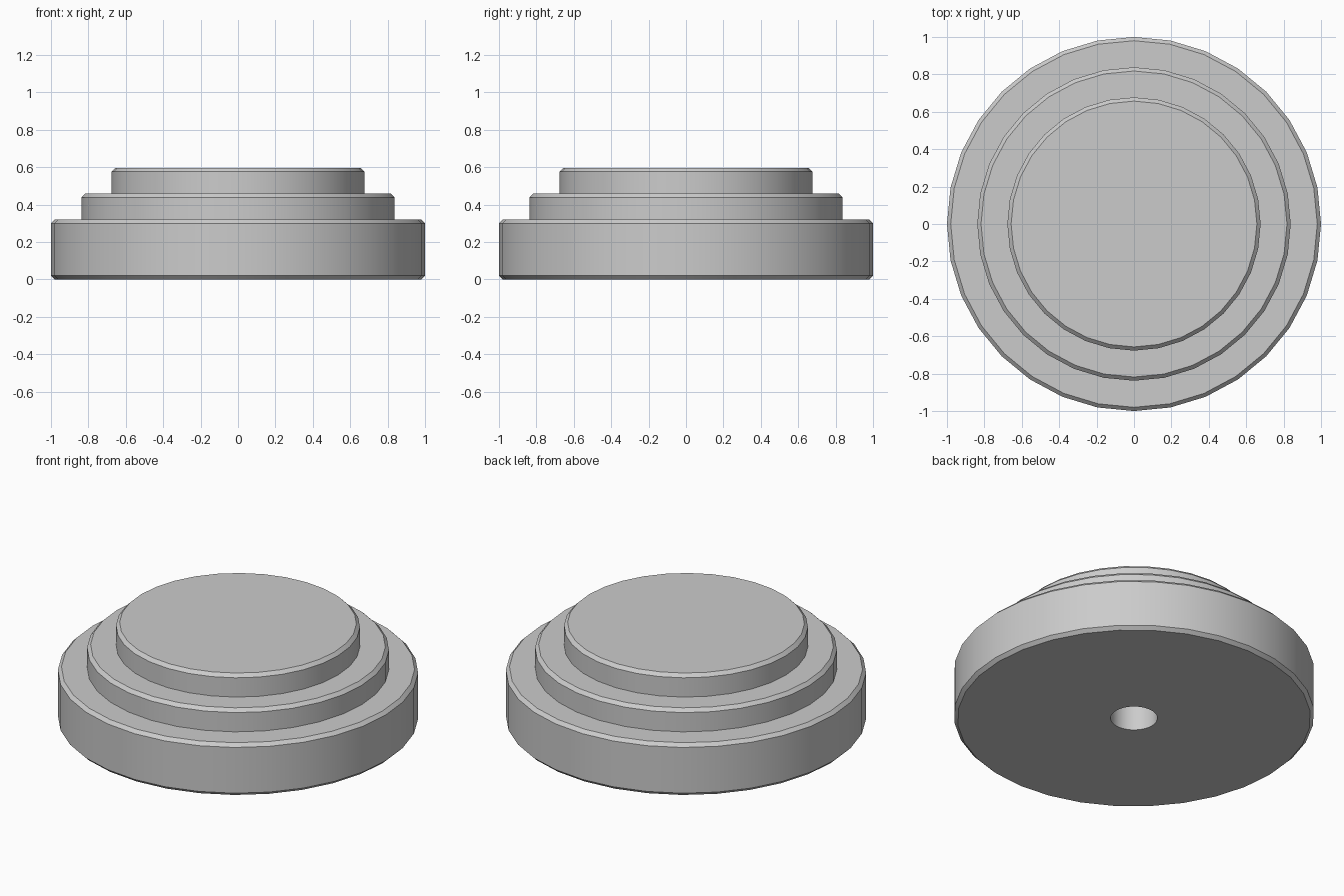
import bpy, bmesh
from math import sin, cos, tau

if "Cube" in bpy.data.objects:
    bpy.data.objects.remove(bpy.data.objects["Cube"])

SIDES = 32
BEVEL = 0.02


def lathe(name, profile):
    """Revolve (radius, z) points around z; end points are capped with flat n-gons."""
    bm = bmesh.new()
    rings = [[bm.verts.new((r * cos(tau * i / SIDES), r * sin(tau * i / SIDES), z))
              for i in range(SIDES)] for r, z in profile]
    for low, high in zip(rings, rings[1:]):
        for i in range(SIDES):
            j = (i + 1) % SIDES
            bm.faces.new((low[i], low[j], high[j], high[i]))
    bm.faces.new(rings[0])
    bm.faces.new(rings[-1])
    bmesh.ops.recalc_face_normals(bm, faces=bm.faces)
    mesh = bpy.data.meshes.new(name)
    bm.to_mesh(mesh)
    bm.free()
    obj = bpy.data.objects.new(name, mesh)
    bpy.context.collection.objects.link(obj)
    bpy.ops.object.select_all(action='DESELECT')
    obj.select_set(True)
    bpy.context.view_layer.objects.active = obj
    bpy.ops.object.shade_smooth_by_angle(angle=0.5)
    return obj


# Blind hole in the underside, then the chamfered bottom rim
profile = [(0.13, 0.30), (0.13, 0.0), (1.0 - BEVEL, 0.0), (1.0, BEVEL)]

# Three stacked tiers, each with a chamfered top edge
tiers = [(1.0, 0.32), (0.838, 0.458), (0.677, 0.596)]
floor = None
for radius, top in tiers:
    if floor is not None:
        profile.append((radius, floor))
    profile += [(radius, top - BEVEL), (radius - BEVEL, top)]
    floor = top

lathe("stepped_round_base", profile)
